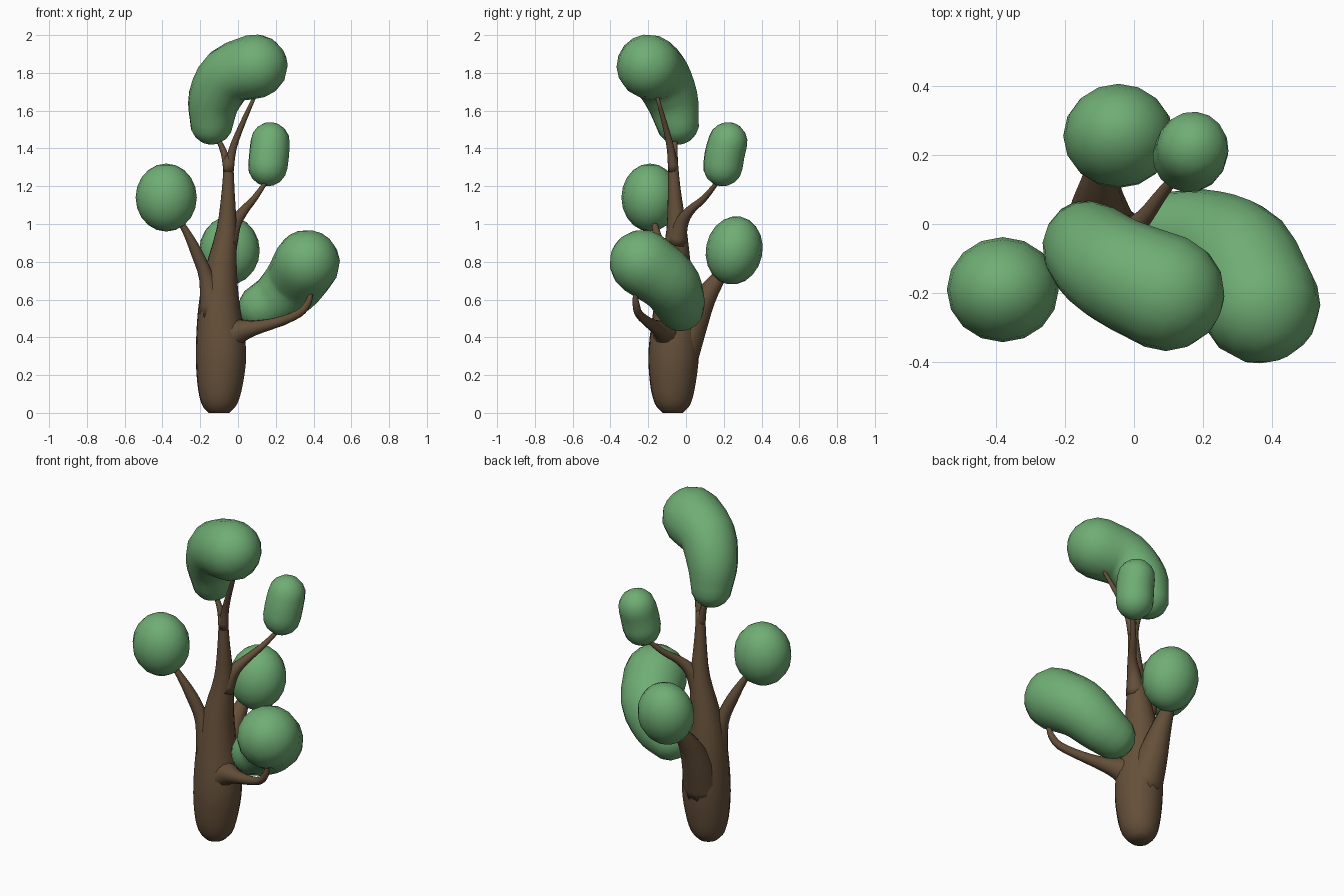
import bpy, bmesh, math
from mathutils import Vector

cube = bpy.data.objects.get("Cube")
if cube:
    bpy.data.objects.remove(cube)


def material(name, rgb):
    m = bpy.data.materials.new(name)
    m.use_nodes = True
    m.diffuse_color = (*rgb, 1)
    m.node_tree.nodes["Principled BSDF"].inputs["Base Color"].default_value = (*rgb, 1)
    return m


BARK = material("brown bark", (0.13, 0.08, 0.042))
LEAF = material("leaf green", (0.16, 0.42, 0.175))


def catmull(pts, steps):
    """Smooth a list of (x, y, z, radius) points."""
    p = [Vector(q) for q in pts]
    p = [2 * p[0] - p[1]] + p + [2 * p[-1] - p[-2]]
    out = []
    for a, b, c, d in zip(p, p[1:], p[2:], p[3:]):
        for i in range(steps):
            t = i / steps
            out.append(0.5 * (2 * b + (c - a) * t + (2 * a - 5 * b + 4 * c - d) * t * t
                              + (3 * b - a - 3 * c + d) * t ** 3))
    return out + [p[-2]]


def sweep(name, pts, mat, sides=12, steps=3, round_ends=False):
    """Tapered tube along a path, optionally with domed ends."""
    path = catmull(pts, steps)
    rings = [(q.to_3d(), q.w) for q in path]
    if round_ends:
        def dome(end, inner):
            c, r = end
            t = (c - inner[0]).normalized()
            return [(c + t * r * math.sin(a), r * math.cos(a))
                    for a in (math.radians(d) for d in (22, 44, 66, 82))]
        rings = dome(rings[0], rings[1])[::-1] + rings + dome(rings[-1], rings[-2])
    bm = bmesh.new()
    loops, side = [], Vector((1, 0.3, 0))
    for i, (c, r) in enumerate(rings):
        t = (rings[min(i + 1, len(rings) - 1)][0] - rings[max(i - 1, 0)][0]).normalized()
        side = (side - t * side.dot(t)).normalized()
        up = t.cross(side)
        angles = [math.tau * k / sides for k in range(sides)]
        loops.append([bm.verts.new(c + r * (side * math.cos(a) + up * math.sin(a)))
                      for a in angles])
    for lo, hi in zip(loops, loops[1:]):
        for k in range(sides):
            n = (k + 1) % sides
            bm.faces.new((lo[k], lo[n], hi[n], hi[k]))
    bm.faces.new(loops[0][::-1])
    bm.faces.new(loops[-1])
    for f in bm.faces:
        f.smooth = True
    me = bpy.data.meshes.new(name)
    bm.to_mesh(me)
    bm.free()
    me.materials.append(mat)
    ob = bpy.data.objects.new(name, me)
    bpy.context.collection.objects.link(ob)
    return ob


def ball(name, loc, radii, tilt=0):
    bpy.ops.mesh.primitive_uv_sphere_add(segments=16, ring_count=10, radius=1,
                                         location=loc, rotation=(tilt, 0, 0))
    ob = bpy.context.object
    ob.name, ob.scale = name, radii
    ob.data.materials.append(LEAF)
    bpy.ops.object.shade_smooth()


# Trunk with a rounded foot
sweep("trunk", [(-0.10, -0.07, 0, 0.055), (-0.10, -0.07, 0.05, 0.096),
                (-0.095, -0.07, 0.16, 0.122), (-0.09, -0.065, 0.33, 0.134),
                (-0.10, -0.06, 0.55, 0.112), (-0.09, -0.055, 0.75, 0.085),
                (-0.06, -0.05, 0.97, 0.054), (-0.052, -0.062, 1.18, 0.034),
                (-0.05, -0.07, 1.36, 0.024)], BARK, sides=16)

# Branches, flared where they leave the trunk
branches = {
    "right_branch": [(-0.12, -0.08, 0.52, 0.09), (-0.165, -0.105, 0.71, 0.042),
                     (-0.22, -0.13, 0.85, 0.032), (-0.28, -0.16, 0.97, 0.019),
                     (-0.34, -0.18, 1.06, 0.012)],
    "back_branch": [(-0.09, -0.04, 0.3, 0.11), (-0.10, 0.03, 0.47, 0.088),
                    (-0.10, 0.10, 0.61, 0.062), (-0.09, 0.19, 0.74, 0.033),
                    (-0.07, 0.23, 0.8, 0.02)],
    "upper_branch": [(-0.055, -0.05, 0.9, 0.055), (-0.02, -0.025, 1.0, 0.038),
                     (0.03, 0.02, 1.07, 0.025), (0.09, 0.1, 1.14, 0.017),
                     (0.16, 0.18, 1.24, 0.01)],
    "left_branch": [(-0.08, -0.09, 0.39, 0.10), (0.0, -0.11, 0.43, 0.068),
                    (0.09, -0.15, 0.45, 0.04), (0.21, -0.2, 0.48, 0.027),
                    (0.32, -0.25, 0.525, 0.022), (0.37, -0.265, 0.58, 0.018),
                    (0.39, -0.27, 0.65, 0.009)],
    "top_left_branch": [(-0.05, -0.068, 1.28, 0.028), (-0.03, -0.08, 1.39, 0.021),
                        (0.01, -0.105, 1.5, 0.016), (0.09, -0.155, 1.68, 0.009)],
    "top_right_branch": [(-0.05, -0.068, 1.28, 0.028), (-0.075, -0.062, 1.38, 0.018),
                         (-0.12, -0.055, 1.48, 0.01)],
}
for name, pts in branches.items():
    sweep(name, pts, BARK)

# Round leaf clumps
ball("right_foliage", (-0.38, -0.19, 1.14), (0.162, 0.152, 0.18))
ball("back_foliage", (-0.045, 0.255, 0.86), (0.16, 0.15, 0.182), -0.2)

# Bean-shaped leaf clumps
beans = {
    "upper_foliage": [(0.158, 0.195, 1.305, 0.105), (0.165, 0.205, 1.37, 0.106),
                      (0.17, 0.222, 1.435, 0.104)],
    "top_foliage": [(-0.14, -0.045, 1.535, 0.115), (-0.125, -0.075, 1.66, 0.14),
                    (-0.05, -0.135, 1.785, 0.157), (0.092, -0.198, 1.835, 0.17)],
    "left_foliage": [(0.13, -0.03, 0.56, 0.128), (0.21, -0.045, 0.605, 0.145),
                     (0.305, -0.1, 0.7, 0.165), (0.365, -0.23, 0.795, 0.175)],
}
for name, pts in beans.items():
    sweep(name, pts, LEAF, sides=16, round_ends=True)
